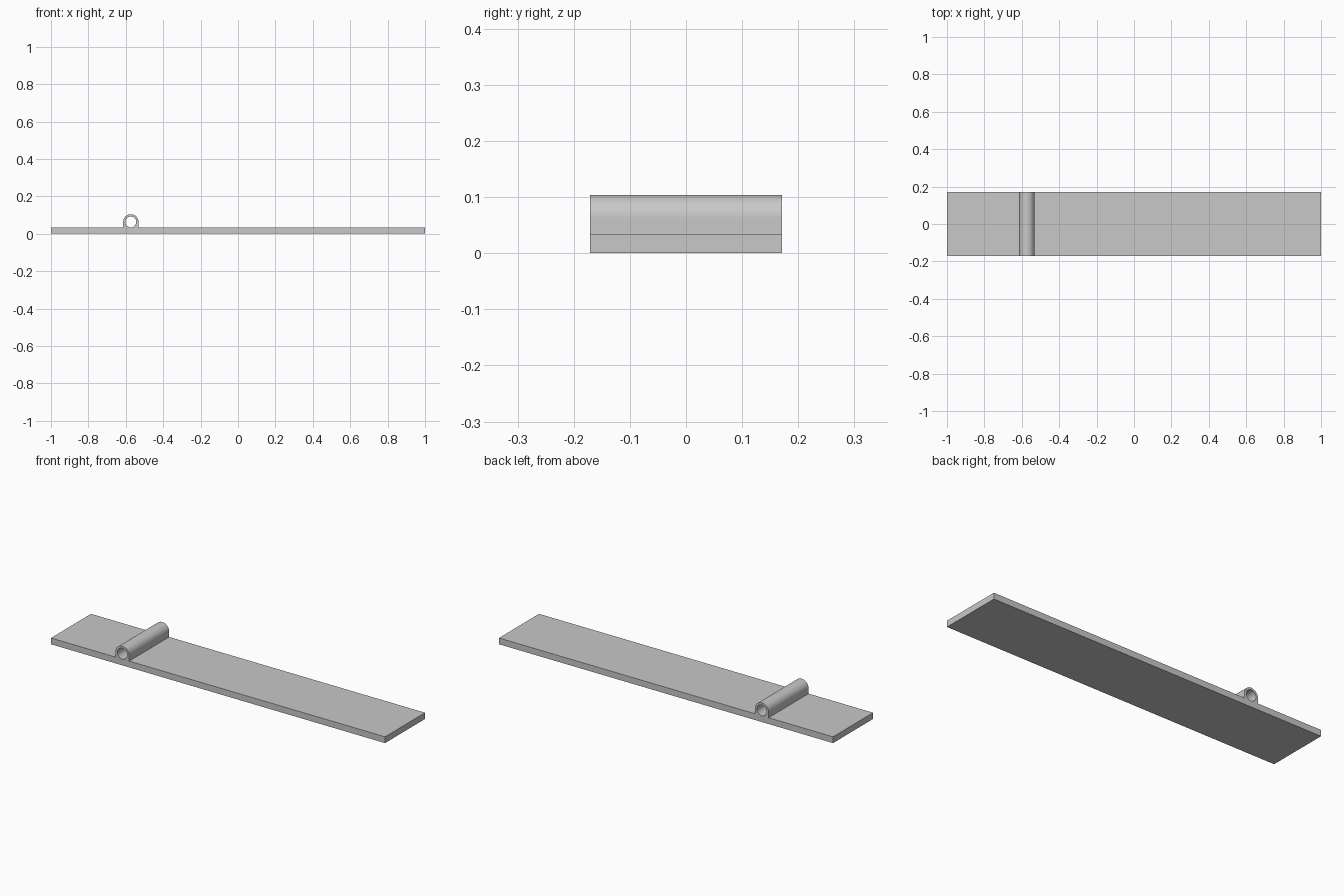
import bpy, bmesh
from math import sin, cos, pi

cube = bpy.data.objects.get("Cube")
if cube:
    bpy.data.objects.remove(cube, do_unlink=True)

HALF_LENGTH, HALF_WIDTH, THICKNESS = 1.0, 0.171, 0.034
BARREL_X, BARREL_Z = -0.573, 0.063
OUTER_R, BORE_R = 0.041, 0.029
STEPS = 32

# Plain grey metal
grey = bpy.data.materials.new("Light grey")
grey.use_nodes = True
colour = (0.58, 0.58, 0.58, 1)
grey.diffuse_color = colour
grey.node_tree.nodes["Principled BSDF"].inputs["Base Color"].default_value = colour


def arc(radius, start, end, steps):
    """Points on an arc around the barrel axis."""
    angles = [start + (end - start) * i / steps for i in range(steps + 1)]
    return [(BARREL_X + radius * cos(a), BARREL_Z + radius * sin(a)) for a in angles]


# Side profile: flat leaf with an arched barrel rising from it, and a round bore
outline = [(-HALF_LENGTH, 0), (HALF_LENGTH, 0), (HALF_LENGTH, THICKNESS),
           (BARREL_X + OUTER_R, THICKNESS)]
outline += arc(OUTER_R, 0, pi, STEPS)
outline += [(BARREL_X - OUTER_R, THICKNESS), (-HALF_LENGTH, THICKNESS)]
bore = arc(BORE_R, 0, 2 * pi, 2 * STEPS)[:-1]

bm = bmesh.new()
edges = []
for loop in (outline, bore):
    verts = [bm.verts.new((x, -HALF_WIDTH, z)) for x, z in loop]
    edges += [bm.edges.new((v, verts[i - 1])) for i, v in enumerate(verts)]
bmesh.ops.triangle_fill(bm, edges=edges, use_beauty=True, normal=(0, -1, 0))

# Extrude the profile across the full width
result = bmesh.ops.extrude_face_region(bm, geom=bm.faces[:], use_keep_orig=True)
moved = [g for g in result["geom"] if isinstance(g, bmesh.types.BMVert)]
bmesh.ops.translate(bm, verts=moved, vec=(0, 2 * HALF_WIDTH, 0))
bmesh.ops.recalc_face_normals(bm, faces=bm.faces[:])

mesh = bpy.data.meshes.new("hinge_leaf")
bm.to_mesh(mesh)
bm.free()
mesh.materials.append(grey)
leaf = bpy.data.objects.new("hinge_leaf", mesh)
bpy.context.collection.objects.link(leaf)

# Smooth barrel, crisp plate edges
bpy.ops.object.select_all(action="DESELECT")
leaf.select_set(True)
bpy.context.view_layer.objects.active = leaf
bpy.ops.object.shade_smooth_by_angle(angle=pi / 6)
